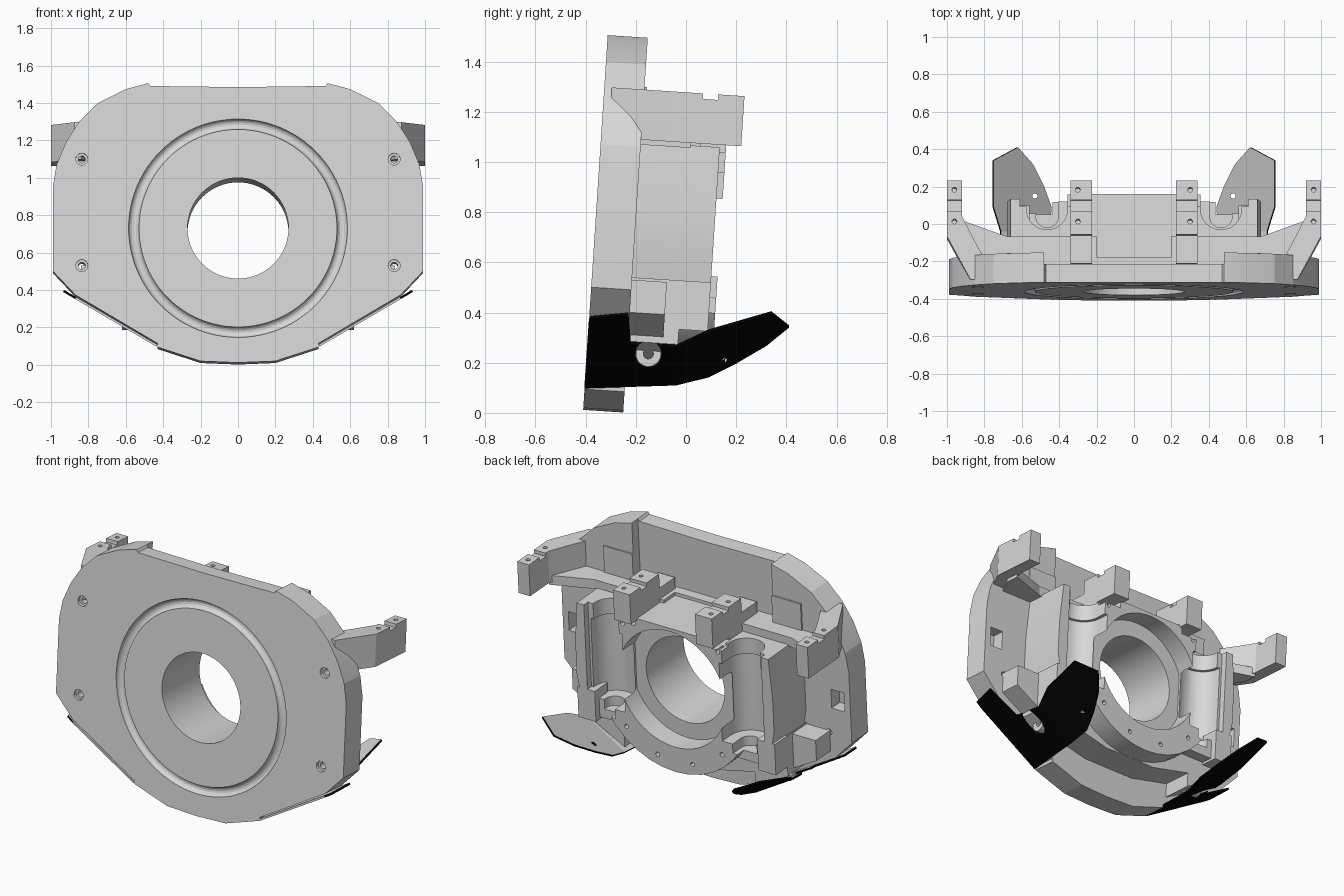
import bpy, bmesh, math
from mathutils import Matrix, Vector

cube = bpy.data.objects.get("Cube")
if cube:
    bpy.data.objects.remove(cube, do_unlink=True)


def material(name, value):
    m = bpy.data.materials.new(name)
    m.use_nodes = True
    m.diffuse_color = (value, value, value, 1)
    m.node_tree.nodes["Principled BSDF"].inputs["Base Color"].default_value = (value, value, value, 1)
    return m


GREY = material("light grey", 0.69)
BLACK = material("black", 0.001)
LEAN = Matrix.Translation((0, -0.41, 0.012)) @ Matrix.Rotation(math.radians(-3.75), 4, 'X')
HOLE_V = 0.72
parts = []


def make(name, bm, mats=(GREY,)):
    bmesh.ops.recalc_face_normals(bm, faces=bm.faces)
    mesh = bpy.data.meshes.new(name)
    bm.to_mesh(mesh)
    bm.free()
    for m in mats:
        mesh.materials.append(m)
    ob = bpy.data.objects.new(name, mesh)
    bpy.context.collection.objects.link(ob)
    return ob


def prism(name, pts, lo, hi, up=False):
    """Extrude a profile: (x, height) along the depth, or (x, depth) upward."""
    bm = bmesh.new()
    place = (lambda p, t: (p[0], p[1], t)) if up else (lambda p, t: (p[0], t, p[1]))
    face = bm.faces.new([bm.verts.new(place(p, lo)) for p in pts])
    ext = bmesh.ops.extrude_face_region(bm, geom=[face])["geom"]
    shift = (0, 0, hi - lo) if up else (0, hi - lo, 0)
    bmesh.ops.translate(bm, vec=shift, verts=[g for g in ext if isinstance(g, bmesh.types.BMVert)])
    return make(name, bm)


def part(*args, **kw):
    ob = prism(*args, **kw)
    parts.append(ob)
    return ob


def rect(x0, x1, a, b):
    return [(x0, a), (x1, a), (x1, b), (x0, b)]


def circle(cx, cy, r, n=32):
    return [(cx + r * math.cos(i * math.tau / n), cy + r * math.sin(i * math.tau / n)) for i in range(n)]


def flip(pts, s):
    return [(s * x, y) for x, y in pts]


def cut(ob, *cutters):
    for c in cutters:
        mod = ob.modifiers.new("cut", 'BOOLEAN')
        mod.object = c
        mod.operation = 'DIFFERENCE'
        mod.solver = 'EXACT'
        c.hide_render = True
    bpy.context.view_layer.update()
    dg = bpy.context.evaluated_depsgraph_get()
    mesh = bpy.data.meshes.new_from_object(ob.evaluated_get(dg))
    ob.modifiers.clear()
    ob.data = mesh
    for c in cutters:
        bpy.data.objects.remove(c, do_unlink=True)


# Front plate with bore, ring groove, screw holes, edge pockets and a thinner top wall
half = [(0.2, 0.008), (0.43, 0.083), (0.43, 0.103), (0.87, 0.363), (0.99, 0.49), (0.99, 0.94),
        (0.97, 1.06), (0.92, 1.18), (0.85, 1.29), (0.75, 1.39), (0.6, 1.465), (0.48, 1.497), (0.47, 1.482)]
plate = part("front_plate", [(0, 0)] + half + [(0, 1.476)] + flip(half[::-1], -1), 0, 0.16)
bpy.ops.mesh.primitive_torus_add(major_radius=0.557, minor_radius=0.028, major_segments=96,
                                 minor_segments=16, location=(0, 0, HOLE_V), rotation=(math.pi / 2, 0, 0))
cuts = [bpy.context.object, prism("bore", circle(0, HOLE_V, 0.27, 64), -0.1, 0.9),
        prism("top_recess", rect(-0.48, 0.48, 1.13, 1.6), 0.1, 0.3)]
for s in (-1, 1):
    cuts.append(prism("pocket", flip(rect(0.86, 0.95, 0.68, 0.8), s), 0.08, 0.3))
    for v in (0.52, 1.09):
        cuts += [prism("screw", circle(s * 0.835, v, 0.019, 16), -0.1, 0.3),
                 prism("sink", circle(s * 0.835, v, 0.032, 16), -0.1, 0.02)]
cut(plate, *cuts)


# Vertical cradle channels, open to the rear, with narrower end notches
def channels(s):
    def slot(r):
        arc = [(0.465 + r * math.cos(t), 0.42 + r * math.sin(t))
               for t in (math.pi + i * math.pi / 16 for i in range(17))]
        return flip(arc + [(0.465 + r, 0.7), (0.465 - r, 0.7)], s)
    return [prism("channel", slot(0.13), 0.48, 0.98, up=True),
            prism("top_notch", slot(0.11), 0.9, 1.2, up=True),
            prism("low_notch", slot(0.06), 0.42, 0.6, up=True)]


# Rear bearing flange around the bore, with a recessed ring face
def bore_and_recess():
    return [prism("bore", circle(0, HOLE_V, 0.27, 64), 0, 0.9),
            prism("ring_recess", circle(0, HOLE_V, 0.37, 48), 0.37, 0.9)]


arc = [(0.53 * math.cos(a), HOLE_V + 0.53 * math.sin(a))
       for a in (math.radians(-220 + i * 260 / 26) for i in range(27))]
flange = part("bearing_flange", arc, 0.15, 0.5)
cuts = bore_and_recess()
for i in range(12):
    a = math.tau * (i + 0.5) / 12
    if abs(math.cos(a)) < 0.72 and math.sin(a) < 0.72:
        cuts.append(prism("screw", circle(0.465 * math.cos(a), HOLE_V + 0.465 * math.sin(a), 0.014, 12), 0.44, 0.9))
cut(flange, *cuts, *channels(-1), *channels(1))
cut(part("flange_hood", rect(-0.24, 0.24, 0.9, 1.11), 0.15, 0.5), *bore_and_recess())

# Block carrying the flange on the lower plate
low = [(0.18, 0.19), (0.45, 0.25), (0.5, 0.42), (0.3, 0.42)]
cut(part("lower_block", low + flip(low[::-1], -1), 0.15, 0.36), prism("bore", circle(0, HOLE_V, 0.4, 48), 0, 0.9))

for s, side in ((1, "left"), (-1, "right")):
    # Cradle housing with a faceted, deeper outer wall
    wall = [(0.61, 0.36), (0.66, 0.38), (0.665, 0.54), (0.68, 0.62), (0.68, 0.83), (0.665, 1.02),
            (0.66, 1.08), (0.61, 1.08)]
    part(side + "_cradle_wall", flip(wall, s), 0.15, 0.475)
    cut(part(side + "_cradle", flip(rect(0.34, 0.615, 0.36, 1.08), s), 0.15, 0.435), *channels(s))

    # Feet resting on the skid
    part(side + "_foot", flip([(0.45, 0.16), (0.68, 0.285), (0.68, 0.54), (0.45, 0.4)], s), 0.15, 0.36)
    part(side + "_rear_foot", flip(rect(0.56, 0.68, 0.345, 0.54), s), 0.35, 0.475)
    part(side + "_outer_foot", flip([(0.66, 0.3), (0.84, 0.4), (0.84, 0.53), (0.66, 0.53)], s), 0.15, 0.3)

    # Shelf and brace joining housing and arm
    shelf = [(0.2, 0.1), (0.2, 0.27), (0.68, 0.27), (0.93, 0.36), (0.93, 0.27), (0.86, 0.14)]
    part(side + "_shelf", flip(shelf, s), 1.07, 1.13, up=True)
    part(side + "_corner_block", flip(rect(0.48, 0.68, 1.12, 1.30), s), 0.15, 0.17)

    # Outer arm swept out from the plate, and inner rib with a deeper tip
    sweep = [(0.84, 0.03), (0.875, 0.03), (1.0, 0.26), (1.0, 0.56), (0.92, 0.56), (0.92, 0.37),
             (0.87, 0.27), (0.8, 0.14)]
    arm = part(side + "_arm", flip(sweep, s), 1.09, 1.29, up=True)
    part(side + "_inner_rib", flip(rect(0.225, 0.34, 0.12, 0.4), s), 1.08, 1.2, up=True)
    tip = part(side + "_rib_tip", flip(rect(0.225, 0.34, 0.27, 0.56), s), 1.1, 1.29, up=True)

    # Notch and drilled holes on both tops
    for ob, x in ((arm, 0.96), (tip, 0.3)):
        cut(ob, prism("notch", flip(rect(x - 0.12, x + 0.12, 0.395, 0.455), s), 1.268, 1.4, up=True),
            *[prism("drill", circle(s * x, d, 0.013, 12), 1.2, 1.4, up=True) for d in (0.34, 0.51)])

for ob in parts:
    ob.data.transform(LEAN)


# Bent skid sheets: dark underside and edges, light top
def skid_z(x, y):
    return 0.108 + (x - 0.43) * 0.585 + 0.29 * max(y + 0.04, 0)


front = [(0.43, -0.405), (0.865, -0.388), (0.905, -0.38), (0.93, -0.23), (0.73, -0.22)]
bend = [(0.71, -0.04), (0.45, -0.04)]
rear = [(0.44, 0.09), (0.48, 0.2), (0.54, 0.32), (0.62, 0.41), (0.75, 0.34), (0.75, 0.09)]
X_AXIS = Matrix.Rotation(math.pi / 2, 4, 'Y')
for s, side in ((1, "left"), (-1, "right")):
    bm = bmesh.new()
    f, b, r = ([bm.verts.new((s * x, y, skid_z(x, y))) for x, y in q] for q in (front, bend, rear))
    sheet = [bm.faces.new(f + b), bm.faces.new(b + r)]
    ext = bmesh.ops.extrude_face_region(bm, geom=sheet)["geom"]
    bmesh.ops.translate(bm, vec=(s * 0.006, 0, -0.0104),
                        verts=[g for g in ext if isinstance(g, bmesh.types.BMVert)])
    skid = make(side + "_skid", bm, (GREY, BLACK))
    spot = Matrix.Translation(Vector((s * 0.57, -0.15, 0.235))) @ X_AXIS
    window = prism("window", circle(0, 0, 0.052), -0.3, 0.3, up=True)
    window.data.transform(spot)
    cut(skid, window, prism("drill", circle(s * 0.53, 0.15, 0.014, 16), 0, 0.6, up=True))
    for p in skid.data.polygons:
        tucked_edge = p.normal.y < -0.5 and abs(p.center.x) < 0.86
        p.material_index = 0 if p.normal.z > 0.5 or tucked_edge else 1

    # Drilled boss showing through the skid
    boss = prism(side + "_skid_boss", circle(0, 0, 0.05), -0.05, 0.05, up=True)
    cut(boss, prism("drill", circle(0, 0, 0.02, 20), -0.1, 0.1, up=True))
    boss.data.transform(spot)
    parts.append(boss)

# Smooth the round surfaces, keep the edges sharp
for ob in parts:
    for p in ob.data.polygons:
        p.use_smooth = True
    ob.data.set_sharp_from_angle(angle=math.radians(12))
